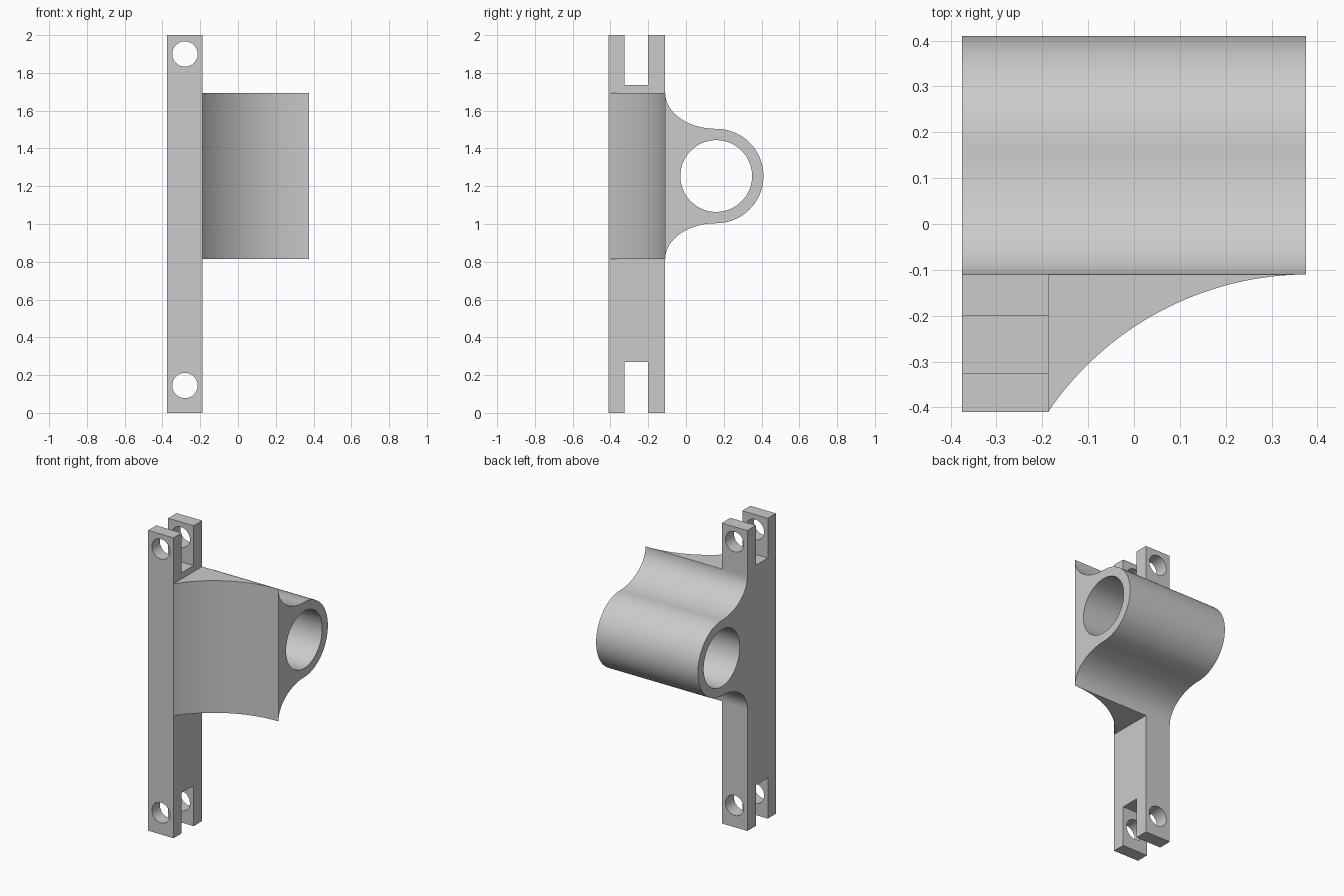
import bpy, bmesh, math
from mathutils import Vector

if "Cube" in bpy.data.objects:
    bpy.data.objects.remove(bpy.data.objects["Cube"], do_unlink=True)

# Single grey material
grey = bpy.data.materials.new("light_grey")
grey.use_nodes = True
colour = (0.6, 0.6, 0.6, 1)
grey.diffuse_color = colour
grey.node_tree.nodes["Principled BSDF"].inputs["Base Color"].default_value = colour


def prism(name, points, offset):
    """Extrude a closed 3D outline along an offset."""
    bm = bmesh.new()
    face = bm.faces.new([bm.verts.new(p) for p in points])
    new = bmesh.ops.extrude_face_region(bm, geom=[face])["geom"]
    bmesh.ops.translate(bm, vec=Vector(offset),
                        verts=[g for g in new if isinstance(g, bmesh.types.BMVert)])
    bmesh.ops.recalc_face_normals(bm, faces=bm.faces)
    mesh = bpy.data.meshes.new(name)
    bm.to_mesh(mesh)
    bm.free()
    mesh.materials.append(grey)
    obj = bpy.data.objects.new(name, mesh)
    bpy.context.collection.objects.link(obj)
    return obj


def box(name, x0, x1, y0, y1, z0, z1):
    return prism(name, [(x0, y0, z0), (x1, y0, z0), (x1, y1, z0), (x0, y1, z0)],
                 (0, 0, z1 - z0))


def arc(cu, cv, ru, rv, start, end, steps):
    """Points on an elliptical arc, angles in degrees."""
    angles = [math.radians(start + (end - start) * i / steps) for i in range(steps + 1)]
    return [(cu + ru * math.cos(a), cv + rv * math.sin(a)) for a in angles]


def select(obj):
    bpy.ops.object.select_all(action='DESELECT')
    obj.select_set(True)
    bpy.context.view_layer.objects.active = obj


def cut(obj, cutter):
    cutter.hide_render = True
    mod = obj.modifiers.new("cut", 'BOOLEAN')
    mod.operation, mod.solver, mod.object = 'DIFFERENCE', 'EXACT', cutter
    select(obj)
    bpy.ops.object.modifier_apply(modifier=mod.name)
    bpy.data.objects.remove(cutter, do_unlink=True)


LEFT, RIGHT, BAR = 0.375, -0.375, -0.187
FRONT, BACK = -0.41, -0.11
MID, HALF = 1.254, 0.44      # centre height and half height of the clamp
TUBE_Y, OUTER, INNER = 0.16, 0.25, 0.19

# Upright bar with a forked, drilled end at top and bottom
bar = box("upright_bar", RIGHT, BAR, FRONT, BACK, 0, 2)
for z0, z1, pin_z in ((-0.1, 0.27, 0.145), (1.735, 2.1, 1.9)):
    cut(bar, box("slot_cutter", RIGHT - 0.1, BAR + 0.1, -0.325, -0.2, z0, z1))
    circle = arc(-0.281, pin_z, 0.067, 0.067, 0, 360, 48)[:-1]
    cut(bar, prism("pin_cutter", [(x, FRONT - 0.1, z) for x, z in circle], (0, 0.5, 0)))

# Curved gusset between bar and tube
curve = arc(0.38, -0.797, 0.687, 0.687, 145.7, 90.4, 32)
curve[0], curve[-1] = (BAR, FRONT), (LEFT, BACK)
gusset = prism("curved_gusset",
               [(x, y, MID - HALF) for x, y in curve + [(BAR, BACK)]], (0, 0, 2 * HALF))

# Tube housing: flared fillets running into a round end
fillet = arc(TUBE_Y, MID + HALF, TUBE_Y - BACK, HALF - OUTER, 180, 270, 24)
round_end = arc(TUBE_Y, MID, OUTER, OUTER, 90, -90, 48)
lower = [(y, 2 * MID - z) for y, z in reversed(fillet)]
outline = fillet + round_end[1:-1] + lower
housing = prism("tube_housing", [(RIGHT, y, z) for y, z in outline], (LEFT - RIGHT, 0, 0))
bore = arc(TUBE_Y, MID, INNER, INNER, 0, 360, 72)[:-1]
cut(housing, prism("bore_cutter", [(RIGHT - 0.1, y, z) for y, z in bore], (1, 0, 0)))

for obj in (bar, gusset, housing):
    select(obj)
    bpy.ops.object.shade_smooth_by_angle(angle=math.radians(30))
